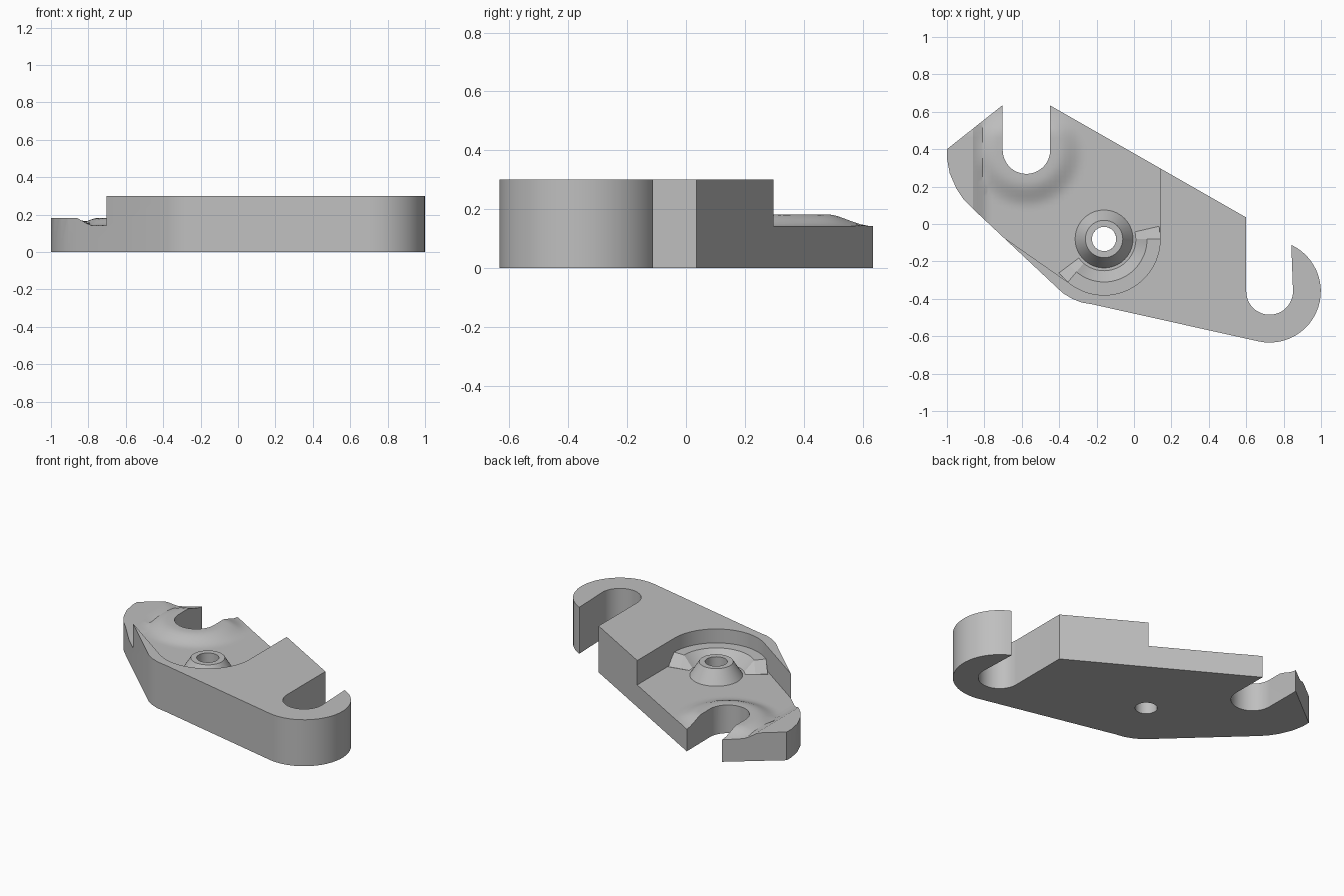
import bpy, bmesh, math
from math import cos, sin, radians, hypot

if "Cube" in bpy.data.objects:
    bpy.data.objects.remove(bpy.data.objects["Cube"], do_unlink=True)

grey = bpy.data.materials.new("plain grey")
grey.use_nodes = True
grey.diffuse_color = (0.52, 0.52, 0.52, 1)
grey.node_tree.nodes["Principled BSDF"].inputs["Base Color"].default_value = grey.diffuse_color

PIVOT = (-0.16, -0.08)
SLOT_L = (-0.575, 0.395)
SLOT_R = (0.725, -0.36)
FLOOR = 0.142


def arc(c, r, a0, a1, n):
    return [(c[0] + r * cos(radians(a0 + (a1 - a0) * i / n)),
             c[1] + r * sin(radians(a0 + (a1 - a0) * i / n))) for i in range(n + 1)]


def make(name, bm):
    bmesh.ops.recalc_face_normals(bm, faces=bm.faces)
    me = bpy.data.meshes.new(name)
    bm.to_mesh(me)
    bm.free()
    ob = bpy.data.objects.new(name, me)
    bpy.context.collection.objects.link(ob)
    me.materials.append(grey)
    return ob


def prism(name, pts, z0, z1):
    bm = bmesh.new()
    f = bm.faces.new([bm.verts.new((x, y, z0)) for x, y in pts])
    up = bmesh.ops.extrude_face_region(bm, geom=[f])["geom"]
    bmesh.ops.translate(bm, vec=(0, 0, z1 - z0),
                        verts=[v for v in up if isinstance(v, bmesh.types.BMVert)])
    return make(name, bm)


def loft(name, sections, closed):
    # skin a row of equal closed sections
    bm = bmesh.new()
    rings = [[bm.verts.new(p) for p in s] for s in sections]
    n = len(rings[0])
    for i in range(len(rings) if closed else len(rings) - 1):
        a, b = rings[i], rings[(i + 1) % len(rings)]
        for j in range(n):
            bm.faces.new((a[j], a[(j + 1) % n], b[(j + 1) % n], b[j]))
    if not closed:
        bm.faces.new(rings[0])
        bm.faces.new(rings[-1])
    return make(name, bm)


def apply_bool(ob, cutter, op):
    m = ob.modifiers.new("cut", "BOOLEAN")
    m.operation, m.object, m.solver = op, cutter, "EXACT"
    bpy.context.view_layer.objects.active = ob
    bpy.ops.object.modifier_apply(modifier=m.name)
    bpy.data.objects.remove(cutter, do_unlink=True)


def smooth(ob, angle):
    bpy.ops.object.select_all(action="DESELECT")
    ob.select_set(True)
    bpy.context.view_layer.objects.active = ob
    bpy.ops.object.shade_smooth_by_angle(angle=radians(angle))


def clamp(t):
    return max(0.0, min(1.0, t))


def floor_height(x, y):
    # raised tip pad and a rim round the left slot, both fading to the back
    pad = clamp((-0.79 - x) / 0.07)
    t = clamp((0.31 - hypot(x - SLOT_L[0], y - SLOT_L[1])) / 0.14)
    rim = t * t * (3 - 2 * t)
    fade = clamp((0.635 - y) / 0.14)
    return FLOOR + 0.04 * max(pad, rim) * fade


# plate outline with two open slots
outline = [(-0.45, 0.635)]
outline += arc(SLOT_L, 0.127, 0, -180, 24)
outline += [(-0.703, 0.635), (-1, 0.4), (-1, 0.35), (-0.985, 0.27), (-0.95, 0.19),
            (-0.91, 0.13), (-0.86, 0.08), (-0.38, -0.37), (-0.33, -0.4), (-0.28, -0.42), (-0.22, -0.43)]
outline += arc((0.725, -0.36), 0.274, -102, 65, 24)
outline += arc(SLOT_R, 0.125, 0, -180, 24)
outline += [(0.6, 0.035)]
plate = prism("plate", outline, 0, 0.3)

# recess: shaped floor limited by the wall outline
bm = bmesh.new()
nx, ny, step = 50, 50, 0.026
grid = [[bm.verts.new((x, y, floor_height(x, y)))
         for x in (-1.07 + step * i for i in range(nx))]
        for y in (-0.5 + step * j for j in range(ny))]
for j in range(ny - 1):
    for i in range(nx - 1):
        bm.faces.new((grid[j][i], grid[j][i + 1], grid[j + 1][i + 1], grid[j + 1][i]))
up = bmesh.ops.extrude_face_region(bm, geom=bm.faces[:])["geom"]
for v in up:
    if isinstance(v, bmesh.types.BMVert):
        v.co.z = 0.5
shaper = make("floor_shaper", bm)
wall = [(0.14, 0.72)] + arc(PIVOT, 0.3, 0, -125, 28) + [(-1.05, 0.175), (-1.05, 0.72)]
recess = prism("recess_cutter", wall, 0.05, 0.45)
apply_bool(recess, shaper, "INTERSECT")
apply_bool(plate, recess, "DIFFERENCE")
apply_bool(plate, prism("hole_cutter", arc(PIVOT, 0.065, 0, 348.75, 31), -0.1, 0.5), "DIFFERENCE")
smooth(plate, 25)

# tapered boss round the pivot hole
profile = [(0.065, 0.12), (0.155, 0.12), (0.155, FLOOR), (0.1, 0.23), (0.065, 0.23)]
boss = loft("pivot_boss", [[(PIVOT[0] + r * cos(a), PIVOT[1] + r * sin(a), z) for r, z in profile]
                           for a in (math.tau * k / 40 for k in range(40))], True)
smooth(boss, 30)

# curved ledge along the recess wall, with sloped ends
def ledge_section(a, top):
    return [(PIVOT[0] + r * cos(radians(a)), PIVOT[1] + r * sin(radians(a)), z)
            for r, z in ((0.17, 0.12), (0.17, FLOOR), (0.23, top), (0.302, top), (0.302, 0.12))]


sections = [ledge_section(13, FLOOR + 0.001)]
sections += [ledge_section(-130 * k / 26, 0.21) for k in range(27)]
sections += [ledge_section(-143, FLOOR + 0.001)]
ledge = loft("wall_ledge", sections, False)
smooth(ledge, 20)
